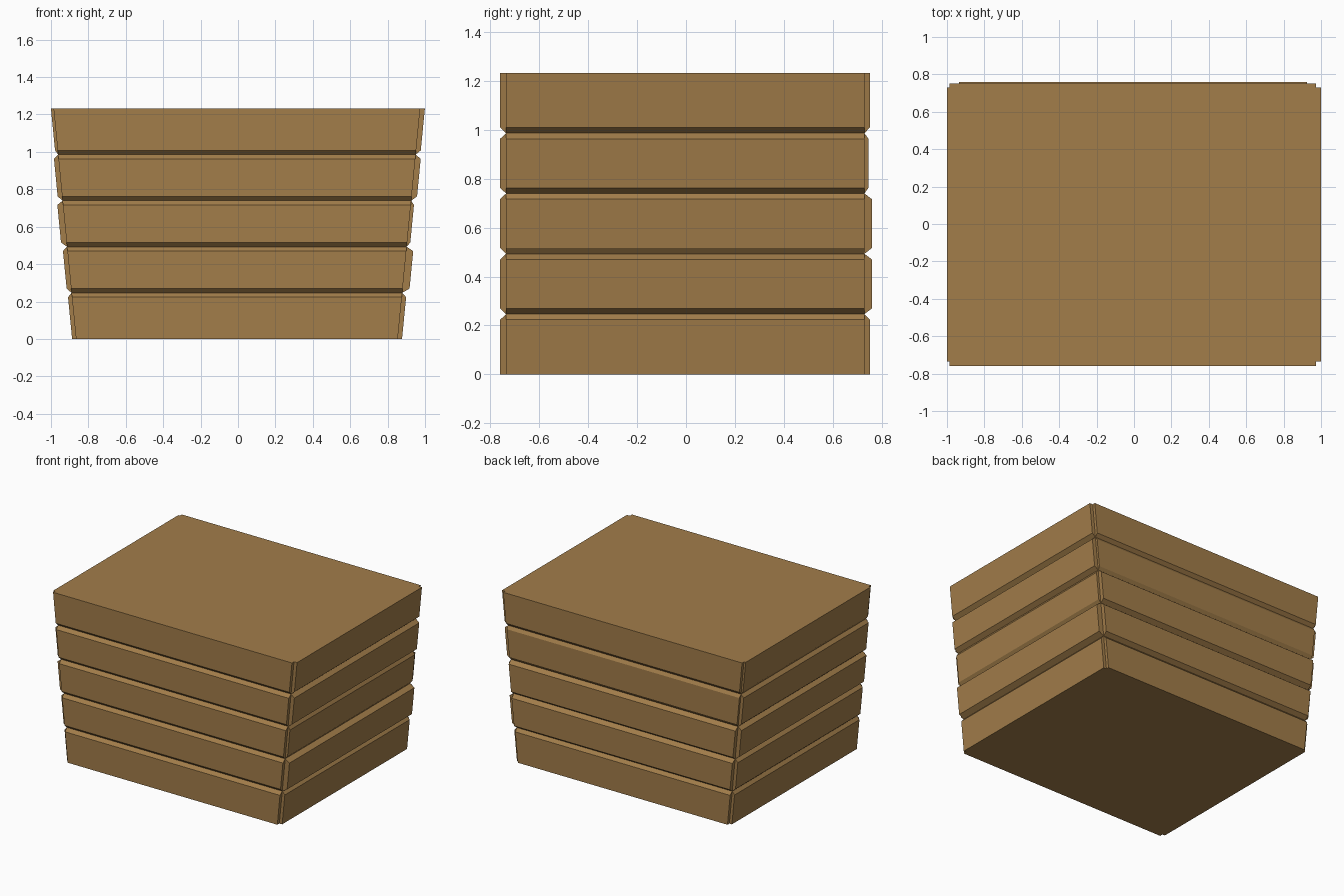
import bpy, bmesh

if "Cube" in bpy.data.objects:
    bpy.data.objects.remove(bpy.data.objects["Cube"])

HEIGHT, TIERS, BEVEL = 1.232, 5, 0.023
PITCH = HEIGHT / TIERS
Y_FRONT, Y_BACK = -0.735, 0.729

wood = bpy.data.materials.new("brown wood")
wood.diffuse_color = (0.36, 0.205, 0.068, 1)
wood.use_nodes = True
wood.node_tree.nodes["Principled BSDF"].inputs["Base Color"].default_value = wood.diffuse_color


def x_left(z):
    return -0.866 - 0.0975 * z


def x_right(z):
    return 0.854 + 0.0975 * z


def loft(name, ring_a, ring_b):
    """Closed solid between two matching rings of points."""
    bm = bmesh.new()
    a = [bm.verts.new(p) for p in ring_a]
    b = [bm.verts.new(p) for p in ring_b]
    n = len(a)
    bm.faces.new(a)
    bm.faces.new(b)
    for i in range(n):
        j = (i + 1) % n
        bm.faces.new((a[i], a[j], b[j], b[i]))
    bmesh.ops.recalc_face_normals(bm, faces=bm.faces[:])
    me = bpy.data.meshes.new(name)
    bm.to_mesh(me)
    bm.free()
    me.materials.append(wood)
    ob = bpy.data.objects.new(name, me)
    bpy.context.collection.objects.link(ob)


# Solid core, widening towards the top
def core_ring(z):
    return [(x_left(z), Y_FRONT, z), (x_right(z), Y_FRONT, z),
            (x_right(z), Y_BACK, z), (x_left(z), Y_BACK, z)]


loft("crate_core", core_ring(0), core_ring(HEIGHT))

# Plank thickness per tier, bottom to top
thickness = {
    "front": [0.024] * 5,
    "back": [0.022, 0.030, 0.030, 0.016, 0.022],
    "left": [0.021, 0.024, 0.030, 0.024, 0.014],
    "right": [0.023, 0.037, 0.017, 0.029, 0.025],
}

# Planks: chamfered where they meet, flush at the crate's top and bottom
for side, depths in thickness.items():
    for i, t in enumerate(depths):
        z0, z1 = i * PITCH, (i + 1) * PITCH
        low = z0 + (BEVEL if i > 0 else 0)
        high = z1 - (BEVEL if i < TIERS - 1 else 0)
        profile = [(0, z0), (t, low), (t, high), (0, z1)]
        if side in ("front", "back"):
            y, s = (Y_FRONT, -1) if side == "front" else (Y_BACK, 1)
            a = [(x_left(z), y + s * d, z) for d, z in profile]
            b = [(x_right(z), y + s * d, z) for d, z in profile]
        else:
            fx, s = (x_left, -1) if side == "left" else (x_right, 1)
            a = [(fx(z) + s * d, Y_FRONT, z) for d, z in profile]
            b = [(fx(z) + s * d, Y_BACK, z) for d, z in profile]
        loft(f"{side}_plank_{i + 1}", a, b)
